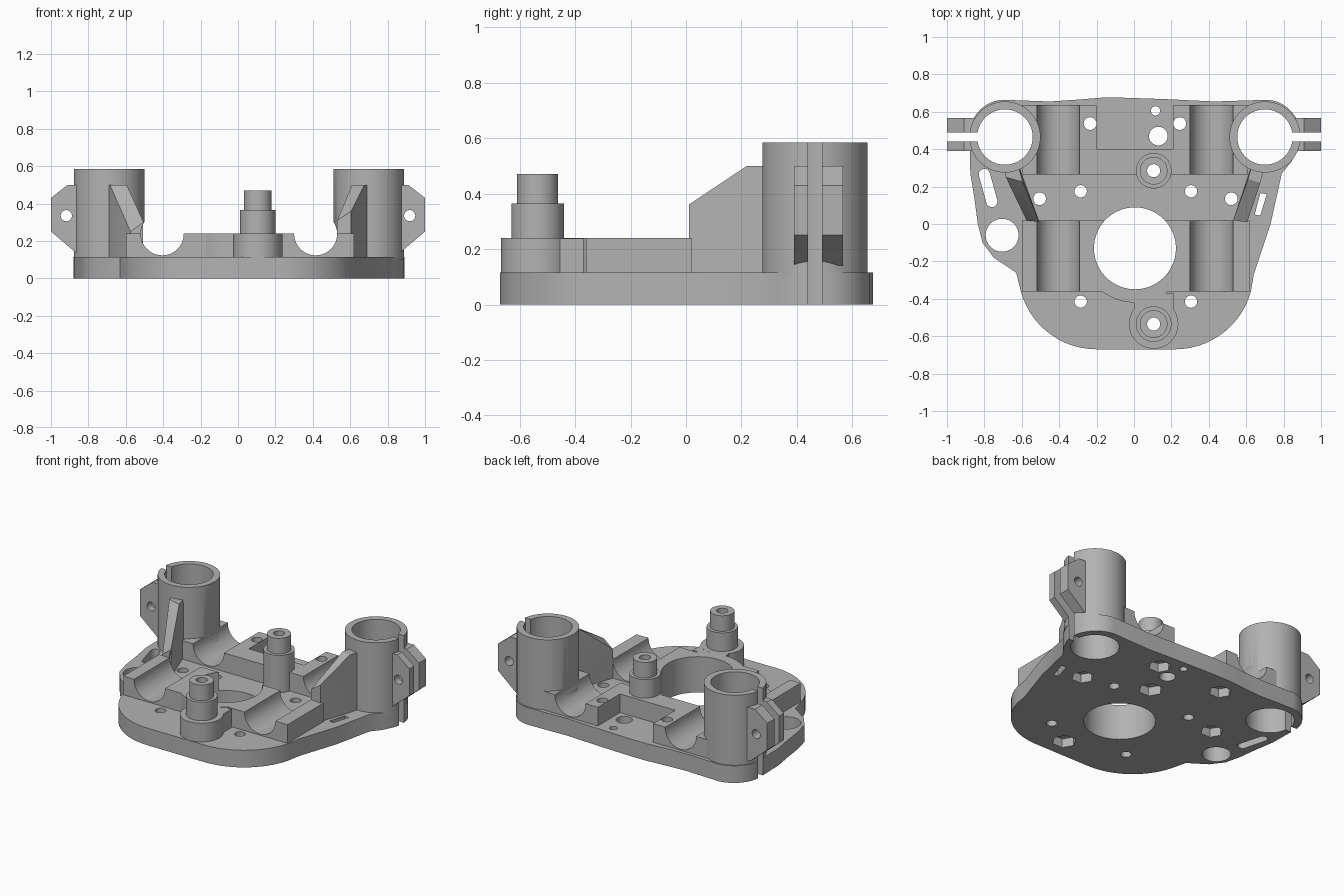
import bpy, bmesh
from math import sin, cos, pi, radians
from mathutils import Vector

if "Cube" in bpy.data.objects:
    bpy.data.objects.remove(bpy.data.objects["Cube"], do_unlink=True)

grey = bpy.data.materials.new("plain grey")
grey.use_nodes = True
grey.diffuse_color = (0.45, 0.45, 0.45, 1)
grey.node_tree.nodes["Principled BSDF"].inputs["Base Color"].default_value = (0.45, 0.45, 0.45, 1)

parts, cutters = [], []


def finish(bm, name, cutter):
    bmesh.ops.recalc_face_normals(bm, faces=bm.faces)
    mesh = bpy.data.meshes.new(name)
    bm.to_mesh(mesh)
    bm.free()
    mesh.materials.append(grey)
    obj = bpy.data.objects.new(name, mesh)
    bpy.context.collection.objects.link(obj)
    obj.hide_render = cutter
    (cutters if cutter else parts).append(obj)
    return obj


def prism(name, outline, lo, hi, axis="z", cutter=False):
    """Extrude an outline: (x, y) along z, or (x, z) along y."""
    bm = bmesh.new()
    place = (lambda a, b, h: (a, b, h)) if axis == "z" else (lambda a, b, h: (a, h, b))
    face = bm.faces.new([bm.verts.new(place(a, b, lo)) for a, b in outline])
    new = bmesh.ops.extrude_face_region(bm, geom=[face])["geom"]
    shift = Vector(place(0, 0, hi - lo))
    bmesh.ops.translate(bm, vec=shift, verts=[v for v in new if isinstance(v, bmesh.types.BMVert)])
    return finish(bm, name, cutter)


def arc(cx, cy, r, start=0, end=360, n=48):
    closed = end - start == 360
    angles = [radians(start + (end - start) * i / (n if closed else n - 1)) for i in range(n)]
    return [(cx + r * cos(a), cy + r * sin(a)) for a in angles]


def box(x0, x1, y0, y1):
    return [(x0, y0), (x1, y0), (x1, y1), (x0, y1)]


def hull(name, points):
    bm = bmesh.new()
    for p in points:
        bm.verts.new(p)
    bmesh.ops.convex_hull(bm, input=bm.verts)
    return finish(bm, name, False)


def drill(x, y, r, n=24, lo=-0.1, hi=0.8):
    prism("hole_cutter", arc(x, y, r, n=n), lo, hi, cutter=True)


PLATE, BLOCK = 0.115, 0.24
SINK = 0.1                      # parts start just inside the plate
HOLE = (0.005, -0.13)           # large central opening
POST_X = 0.105

# Base plate with its wavy back edge and rounded front
plate = arc(-0.2, -0.25, 0.42, 195, 270, 14) + arc(0.22, -0.25, 0.42, 270, 345, 14)
plate += [(0.64, -0.27), (0.73, 0), (0.79, 0.27), (0.84, 0.33)]
plate += arc(0.7, 0.475, 0.19, -30, 85, 14)
plate += [(0.43, 0.655), (0.16, 0.668), (-0.05, 0.675), (-0.18, 0.675), (-0.3, 0.665), (-0.45, 0.655)]
plate += arc(-0.69, 0.475, 0.19, 95, 180, 12)
plate += [(-0.875, 0.27), (-0.855, 0.15), (-0.835, 0), (-0.81, -0.1), (-0.75, -0.18), (-0.63, -0.26)]
prism("base_plate", plate, 0, PLATE)

# Front saddle block, bulging around the opening
front = [(-0.6, 0.02), (-0.6, -0.36)] + arc(*HOLE, 0.29, 232.5, 307.5, 16) + [(0.62, -0.36), (0.62, 0.02)]
prism("front_saddle_block", front, SINK, BLOCK)
prism("front_post_neck", box(0.0, 0.21, -0.5, -0.37), SINK, BLOCK - 0.001)

# Rear saddle block, U-shaped around a pocket
rear = [(-0.6, 0.265), (0.61, 0.265), (0.61, 0.635), (0.21, 0.635),
        (0.21, 0.4), (-0.2, 0.4), (-0.2, 0.635), (-0.6, 0.635)]
prism("rear_saddle_block", rear, SINK, BLOCK)

# Stepped posts
prism("front_post_flange", arc(POST_X, -0.535, 0.132), SINK, BLOCK)
for name, y in (("front", -0.535), ("rear", 0.285)):
    prism(name + "_post_lower", arc(POST_X, y, 0.095), SINK, 0.365)
    prism(name + "_post_upper", arc(POST_X, y, 0.074), 0.3, 0.47)
    drill(POST_X, y, 0.035)
    drill(POST_X, y, 0.075, n=6, hi=0.06)

# Clamp towers with split ears on the outside
for side, s, cx in (("right", -1, -0.69), ("left", 1, 0.7)):
    prism(side + "_tower", arc(cx, 0.465, 0.19, n=72), SINK, 0.585)
    ear = [(0.8, 0.5), (0.91, 0.5), (1, 0.43), (1, 0.25), (0.87, 0.14), (0.8, 0.14)]
    prism(side + "_clamp_ear", [(s * a, b) for a, b in ear], 0.39, 0.567, "y")
    drill(cx, 0.465, 0.148, n=72)
    prism("ear_hole_cutter", arc(s * 0.918, 0.335, 0.03, n=24), 0.3, 0.65, "y", True)
    prism("split_cutter", box(*sorted((s * 0.75, s * 1.1)), 0.44, 0.49), -0.1, 0.8, cutter=True)

# Sloping ribs bracing the towers
ribs = {
    "right_rib": [(-0.575, 0.02, 0.25), (-0.505, 0.01, 0.3), (-0.685, 0.25, 0.5),
                  (-0.595, 0.225, 0.5), (-0.7, 0.35, 0.5), (-0.63, 0.35, 0.5)],
    "left_rib": [(0.605, 0.01, 0.36), (0.53, 0.02, 0.31), (0.675, 0.22, 0.5),
                 (0.61, 0.24, 0.5), (0.71, 0.35, 0.5), (0.64, 0.35, 0.5)],
}
for name, top in ribs.items():
    hull(name, top + [(x, y, SINK) for x, y, z in top])

# Round saddle grooves
for x in (-0.405, 0.415):
    for y0, y1 in ((-0.4, 0.021), (0.25, 0.7)):
        prism("groove_cutter", arc(x, 0.238, 0.115, n=56), y0, y1, "y", True)

# Openings and screw holes through the plate
drill(*HOLE, 0.219, n=72)
drill(-0.705, -0.06, 0.088, n=40)
drill(0.13, 0.47, 0.05)
drill(0.115, 0.605, 0.025)
for x in (-0.285, 0.305):
    for y in (0.175, -0.415):
        drill(x, y, 0.033)
for x, y in ((-0.505, 0.135), (0.52, 0.135), (-0.235, 0.537), (0.245, 0.537)):
    drill(x, y, 0.034)
    drill(x, y, 0.07, n=6, hi=0.06)     # nut recess underneath
slot = arc(-0.8, 0.265, 0.03, 15, 195, 10) + arc(-0.76, 0.12, 0.03, 195, 375, 10)
prism("slot_cutter", slot, -0.1, 0.2, cutter=True)
prism("slot_cutter", [(0.675, 0.165), (0.71, 0.16), (0.675, 0.045), (0.645, 0.05)], -0.1, 0.2, cutter=True)


def bounds(obj):
    return [(min(c), max(c)) for c in zip(*(v.co for v in obj.data.vertices))]


# Cut every part by the cutters that reach it
spans = {c: bounds(c) for c in cutters}
for obj in parts:
    own = bounds(obj)
    for c in cutters:
        if all(a[0] < b[1] and b[0] < a[1] for a, b in zip(own, spans[c])):
            mod = obj.modifiers.new("cut", "BOOLEAN")
            mod.operation, mod.solver, mod.object = "DIFFERENCE", "EXACT", c
bpy.context.view_layer.update()
graph = bpy.context.evaluated_depsgraph_get()
baked = {o: bpy.data.meshes.new_from_object(o.evaluated_get(graph)) for o in parts}
for obj, mesh in baked.items():
    obj.modifiers.clear()
    obj.data = mesh
for c in cutters:
    bpy.data.objects.remove(c, do_unlink=True)

# Smooth the round walls, keep the edges crisp
bpy.ops.object.select_all(action="DESELECT")
for obj in parts:
    obj.select_set(True)
bpy.context.view_layer.objects.active = parts[0]
bpy.ops.object.shade_smooth_by_angle(angle=radians(30))
